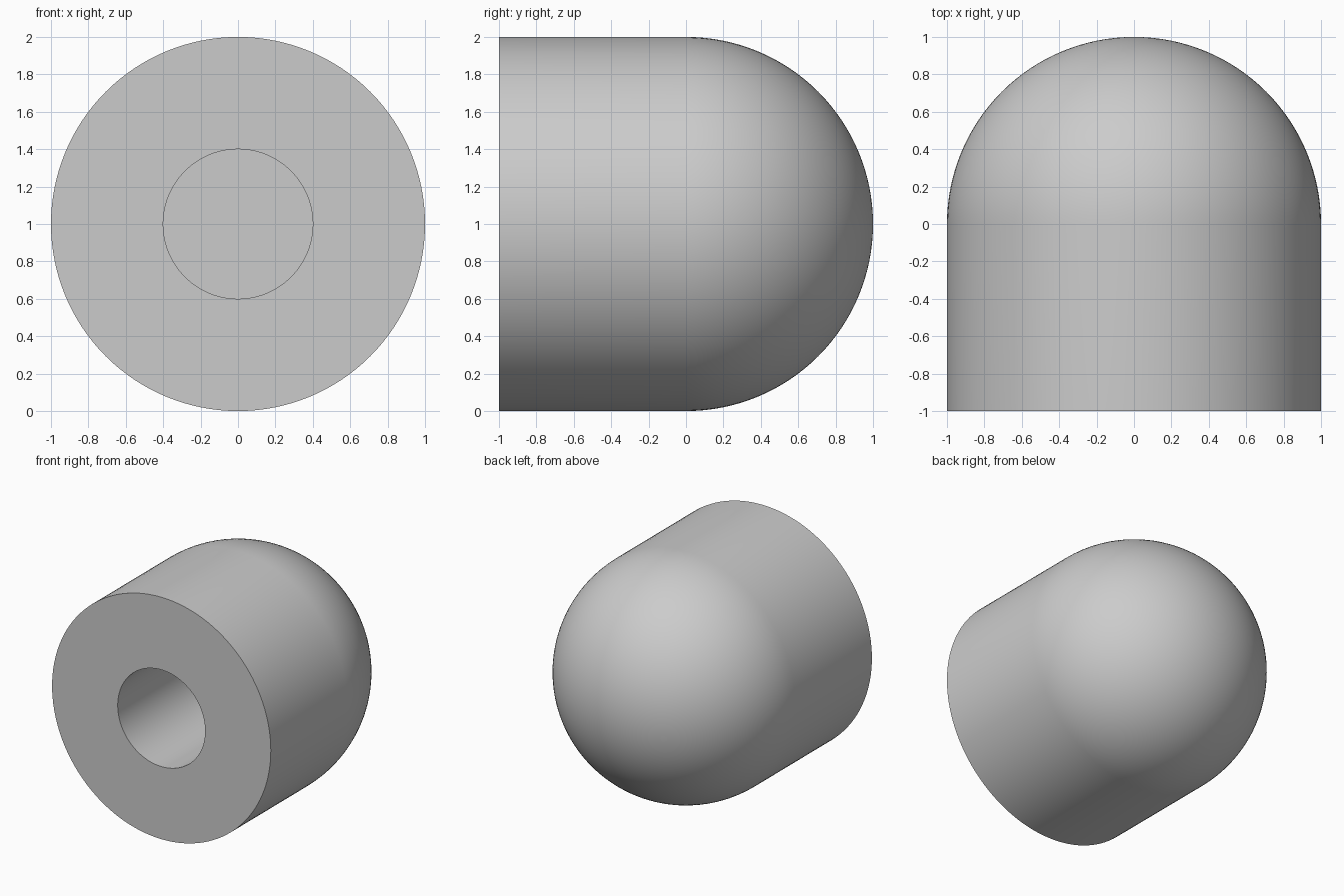
import bpy, bmesh
from math import sin, cos, pi, radians
from mathutils import Vector

cube = bpy.data.objects.get("Cube")
if cube:
    bpy.data.objects.remove(cube, do_unlink=True)

SEGMENTS = 128
RADIUS = 1.0
BORE_RADIUS = 0.4
BORE_END = 0.0
DOME_STEPS = 32

# Plain grey material
grey = bpy.data.materials.new("light grey")
grey.use_nodes = True
colour = (0.6, 0.6, 0.6, 1)
grey.diffuse_color = colour
grey.node_tree.nodes["Principled BSDF"].inputs["Base Color"].default_value = colour

# Half profile (radius, y): bore floor, bore wall, front rim, outer wall, dome
profile = [(0, BORE_END), (BORE_RADIUS, BORE_END), (BORE_RADIUS, -1), (RADIUS, -1)]
for i in range(DOME_STEPS + 1):
    a = pi / 2 * i / DOME_STEPS
    profile.append((RADIUS * cos(a), RADIUS * sin(a)))
profile[-1] = (0, RADIUS)

# Revolve the profile around the y axis
bm = bmesh.new()
verts = [bm.verts.new((r, y, RADIUS)) for r, y in profile]
edges = [bm.edges.new(pair) for pair in zip(verts, verts[1:])]
bmesh.ops.spin(bm, geom=verts + edges, cent=Vector((0, 0, RADIUS)), axis=Vector((0, 1, 0)),
               angle=2 * pi, steps=SEGMENTS, use_merge=False)
bmesh.ops.remove_doubles(bm, verts=bm.verts[:], dist=0.0001)
bmesh.ops.recalc_face_normals(bm, faces=bm.faces[:])

mesh = bpy.data.meshes.new("domed_cap")
bm.to_mesh(mesh)
bm.free()
mesh.materials.append(grey)
cap = bpy.data.objects.new("domed_cap", mesh)
bpy.context.collection.objects.link(cap)

# Smooth curves with crisp rims
bpy.ops.object.select_all(action='DESELECT')
cap.select_set(True)
bpy.context.view_layer.objects.active = cap
bpy.ops.object.shade_smooth_by_angle(angle=radians(30))
